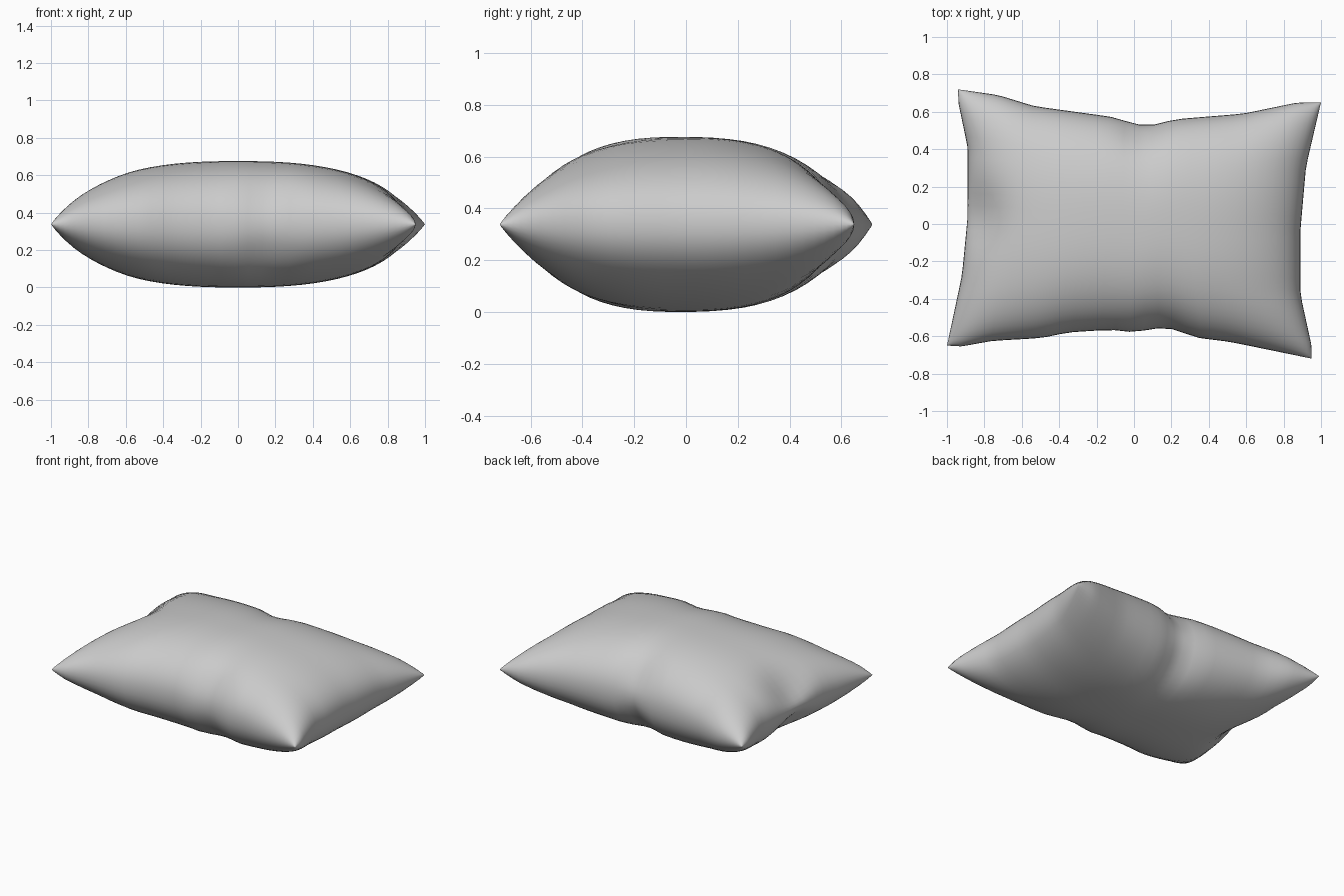
import bpy
import bmesh
from math import sin, pi, exp

cube = bpy.data.objects.get("Cube")
if cube:
    bpy.data.objects.remove(cube, do_unlink=True)

NX, NY = 40, 32
SEAM, HALF = 0.338, 0.338

# Seam outline: (position along the side, distance from centre)
BACK = [(-1, .72), (-.78, .69), (-.58, .63), (-.13, .57), (-.02, .53),
        (.08, .53), (.19, .56), (.57, .59), (.87, .65), (1, .65)]
FRONT = [(-1, -.65), (-.92, -.655), (-.75, -.625), (-.48, -.61), (-.34, -.58),
         (-.1, -.565), (.02, -.58), (.2, -.55), (.38, -.61), (.55, -.63), (1, -.72)]
LEFT_SIDE = [(-1, -1), (-.45, -.92), (0, -.89), (.55, -.89), (.9, -.94), (1, -.94)]
RIGHT_SIDE = [(-1, .95), (-.9, .95), (-.5, .89), (0, .89), (.5, .92), (1, 1)]


def along(points, t):
    for (a, p), (b, q) in zip(points, points[1:]):
        if t <= b:
            return p + (q - p) * (t - a) / (b - a)
    return points[-1][1]


def mix(a, b, t):
    return a + (b - a) * (t + 1) / 2


def puff(t, power):
    return max(0, 1 - abs(t) ** 2.5) ** power


def dent(x, y, cx, cy, wx, wy, depth):
    return 1 - depth * exp(-((x - cx) / wx) ** 2 - ((y - cy) / wy) ** 2)


def surface_point(u, v, side):
    x = mix(along(LEFT_SIDE, v), along(RIGHT_SIDE, v), u)
    y = mix(along(FRONT, u), along(BACK, u), v)
    h = HALF * puff(u, .46) * puff(v, .47)
    # Pinched creases at the middle of the sides
    h *= dent(x, y, -.92, .04, .16, .17, .6)
    h *= dent(x, y, .03, .58, .08, .12, .4)
    h *= dent(x, y, .12, -.6, .12, .1, .2)
    return x, y, SEAM + side * h


# Cushion: two puffed panels joined along the seam
bm = bmesh.new()
for side in (1, -1):
    rows = []
    for j in range(NY + 1):
        v = sin(pi / 2 * (2 * j / NY - 1))
        rows.append([bm.verts.new(surface_point(sin(pi / 2 * (2 * i / NX - 1)), v, side))
                     for i in range(NX + 1)])
    for low, high in zip(rows, rows[1:]):
        for i in range(NX):
            quad = [low[i], low[i + 1], high[i + 1], high[i]]
            bm.faces.new(quad[::side])
bmesh.ops.remove_doubles(bm, verts=bm.verts, dist=0.0005)
bmesh.ops.recalc_face_normals(bm, faces=bm.faces)
for face in bm.faces:
    face.smooth = True

mesh = bpy.data.meshes.new("pillow")
bm.to_mesh(mesh)
bm.free()
pillow = bpy.data.objects.new("pillow", mesh)
bpy.context.collection.objects.link(pillow)

# Soften small wrinkles
smooth = pillow.modifiers.new("soften", 'SMOOTH')
smooth.factor = 0.4
smooth.iterations = 1

# Fabric
fabric = bpy.data.materials.new("grey fabric")
fabric.use_nodes = True
colour = (0.6, 0.6, 0.6, 1)
fabric.diffuse_color = colour
fabric.node_tree.nodes["Principled BSDF"].inputs["Base Color"].default_value = colour
mesh.materials.append(fabric)
